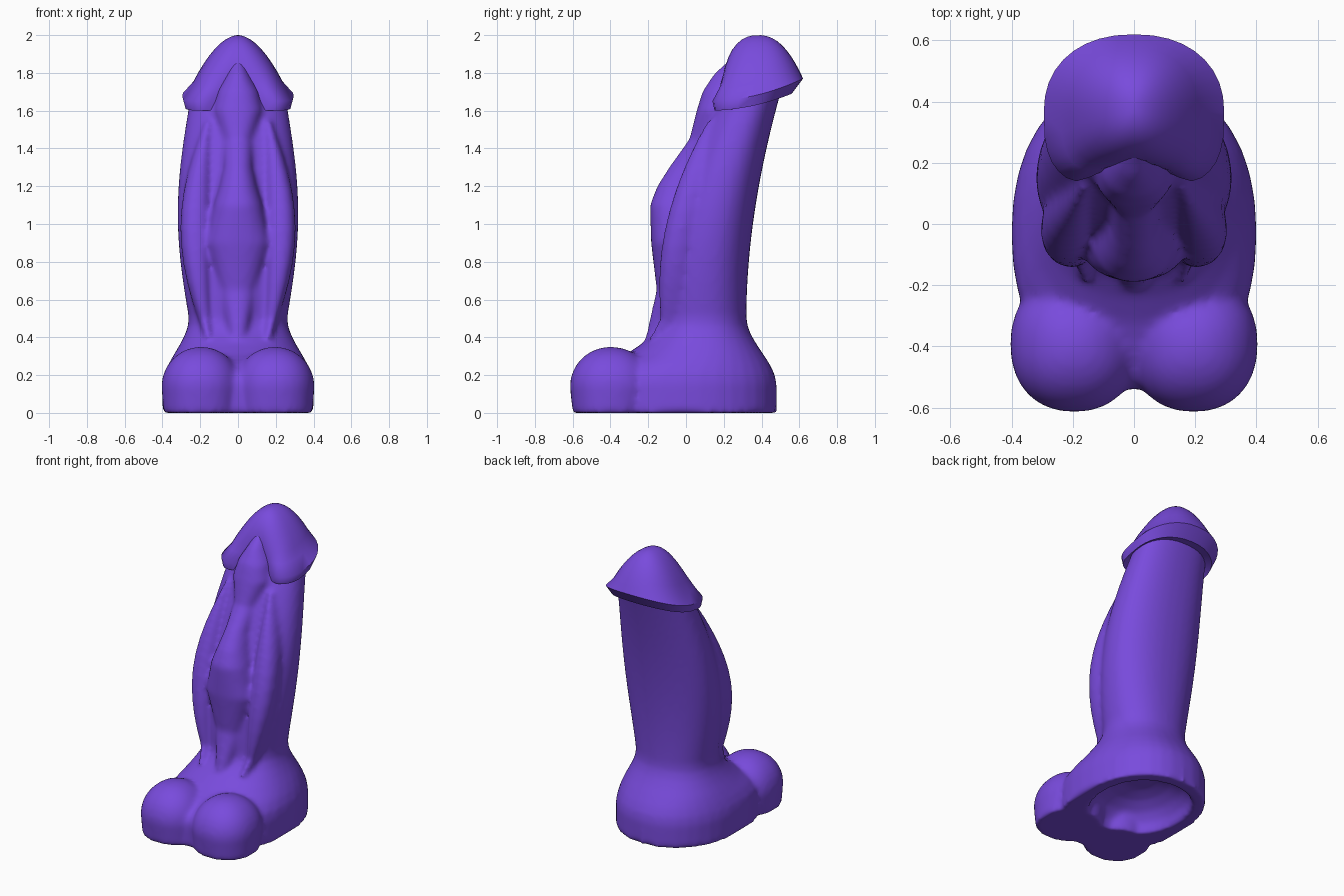
import bpy, bmesh, math

cube = bpy.data.objects.get("Cube")
if cube:
    bpy.data.objects.remove(cube)

purple = bpy.data.materials.new("purple")
purple.use_nodes = True
color = (0.19, 0.07, 0.72, 1)
purple.diffuse_color = color
purple.node_tree.nodes["Principled BSDF"].inputs["Base Color"].default_value = color


def make_ring(bm, z, half_width, front, back, center_x=0, back_rise=0, notch=0,
              front_power=0.9, sides=36):
    """Rounded cross-section; the back can rise and the front can be squared and notched."""
    ring = []
    for k in range(sides):
        angle = math.tau * k / sides
        power = front_power if math.sin(angle) < 0 else 0.9
        across = math.copysign(abs(math.cos(angle)) ** power, math.cos(angle))
        along = math.copysign(abs(math.sin(angle)) ** power, math.sin(angle))
        x = across * half_width
        y = (front + back) / 2 + along * (back - front) / 2
        if along < 0:
            y += notch * max(0, 1 - abs(x) / 0.2)
        rise = back_rise * ((along + 1) / 2) ** 2
        ring.append(bm.verts.new((center_x + x, y, z + rise)))
    return ring


def skin(bm, rings):
    """Join neighbouring rings with faces and cap both ends."""
    for lower, upper in zip(rings, rings[1:]):
        count = len(lower)
        for k in range(count):
            after = (k + 1) % count
            bm.faces.new((lower[k], lower[after], upper[after], upper[k]))
    bm.faces.new(rings[0][::-1])
    bm.faces.new(rings[-1])


def finish(bm, name):
    bmesh.ops.recalc_face_normals(bm, faces=bm.faces)
    mesh = bpy.data.meshes.new(name)
    bm.to_mesh(mesh)
    bm.free()
    mesh.materials.append(purple)
    obj = bpy.data.objects.new(name, mesh)
    bpy.context.collection.objects.link(obj)
    bpy.ops.object.select_all(action='DESELECT')
    obj.select_set(True)
    bpy.context.view_layer.objects.active = obj
    return obj


def flare(z):
    """How far the base has spread at a height, from none to full."""
    spread = min(1, max(0, (0.5 - z) / 0.35))
    return spread * spread * (3 - 2 * spread)


def lean(z):
    return max(0, z - 0.5) ** 2


def column_front(z):
    shelf = min(1, max(0, (0.32 - z) / 0.1))
    return -0.13 + 0.22 * lean(z) - 0.32 * flare(z) - 0.09 * shelf


def column_back(z):
    return 0.32 + 0.15 * lean(z) + 0.16 * flare(z)


def column_width(z):
    bulge = math.sin(math.pi * max(0, z - 0.5) / 1.1)
    return 0.26 + 0.06 * bulge + 0.14 * flare(z)


bm = bmesh.new()

# Hollow under the base, then the flared base and leaning column
rings = []
for step in range(1, 6):
    angle = math.pi / 2 * step / 5
    reach = 0.33 * math.sin(angle)
    rings.append(make_ring(bm, 0.2 * math.cos(angle), 0.9 * reach, 0.06 - reach, 0.06 + reach))
steps = 32
for step in range(steps + 1):
    z = 1.65 * step / steps
    rings.append(make_ring(bm, z, column_width(z), column_front(z), column_back(z),
                           back_rise=0.08 * lean(z)))
skin(bm, rings)

# Pair of rounded lobes at the front, straight-sided near the ground
for side in (-1, 1):
    rings = []
    for step in range(9):
        height = math.sin(math.pi / 2 * step / 8.5)
        size = math.sqrt(1 - height * height)
        rings.append(make_ring(bm, 0.14 + 0.21 * height, 0.21 * size,
                               -0.4 - 0.215 * size, -0.4 + 0.23 * size, side * 0.195))
    foot = make_ring(bm, 0, 0.2, -0.6, -0.2, side * 0.195)
    skin(bm, [foot] + rings)

# Central ridge: height, half width, and how far it stands out from the column
ridge = [(0.4, 0.05, 0.02), (0.65, 0.1, 0.03), (0.9, 0.17, 0.09),
         (1.1, 0.13, 0.14), (1.2, 0.1, 0.13), (1.3, 0.08, 0.1), (1.45, 0.08, 0.05),
         (1.6, 0.13, 0.08), (1.7, 0.11, 0.1), (1.8, 0.06, 0.09), (1.9, 0.02, 0.04)]
rings = []
for z, half_width, stand_out in ridge:
    front = column_front(z)
    rings.append(make_ring(bm, z, half_width, front - stand_out, front + 0.15))
skin(bm, rings)

# Tapering ridges on either side of it
for side in (-1, 1):
    rings = []
    for step in range(13):
        swell = math.sin(math.pi * step / 12)
        z = 0.4 + 1.15 * step / 12
        front = column_front(z) - 0.03 * swell
        rings.append(make_ring(bm, z, 0.02 + 0.06 * swell, front, front + 0.18,
                               side * (0.16 + 0.065 * swell)))
    skin(bm, rings)

body = finish(bm, "body")
blend = body.modifiers.new("blend", 'REMESH')
blend.mode = 'VOXEL'
blend.voxel_size = 0.016
blend.use_smooth_shade = True
soften = body.modifiers.new("soften", 'SMOOTH')
soften.factor = 0.5
soften.iterations = 7
for modifier in ("blend", "soften"):
    bpy.ops.object.modifier_apply(modifier=modifier)
bpy.ops.object.shade_smooth()

# Overhanging cap: recessed underside, flared rim, notched dome
bm = bmesh.new()
rings = [make_ring(bm, 1.7, 0.17, 0.22, 0.48),
         make_ring(bm, 1.6, 0.28, 0.12, 0.56, back_rise=0.09, notch=0.11, front_power=0.65)]
for step in range(10):
    remaining = (1 - step / 9.5) ** 2
    size = remaining ** 0.43
    lip = 0.025 if step == 0 else 0
    rings.append(make_ring(bm, 2 - 0.35 * remaining, 0.27 * remaining ** 0.54 + lip,
                           0.38 - 0.27 * size, 0.38 + 0.24 * size,
                           back_rise=0.12 * remaining, notch=0.12 * remaining ** 2,
                           front_power=0.9 - 0.25 * remaining))
skin(bm, rings)
finish(bm, "cap")
bpy.ops.object.shade_smooth_by_angle(angle=math.radians(55))
